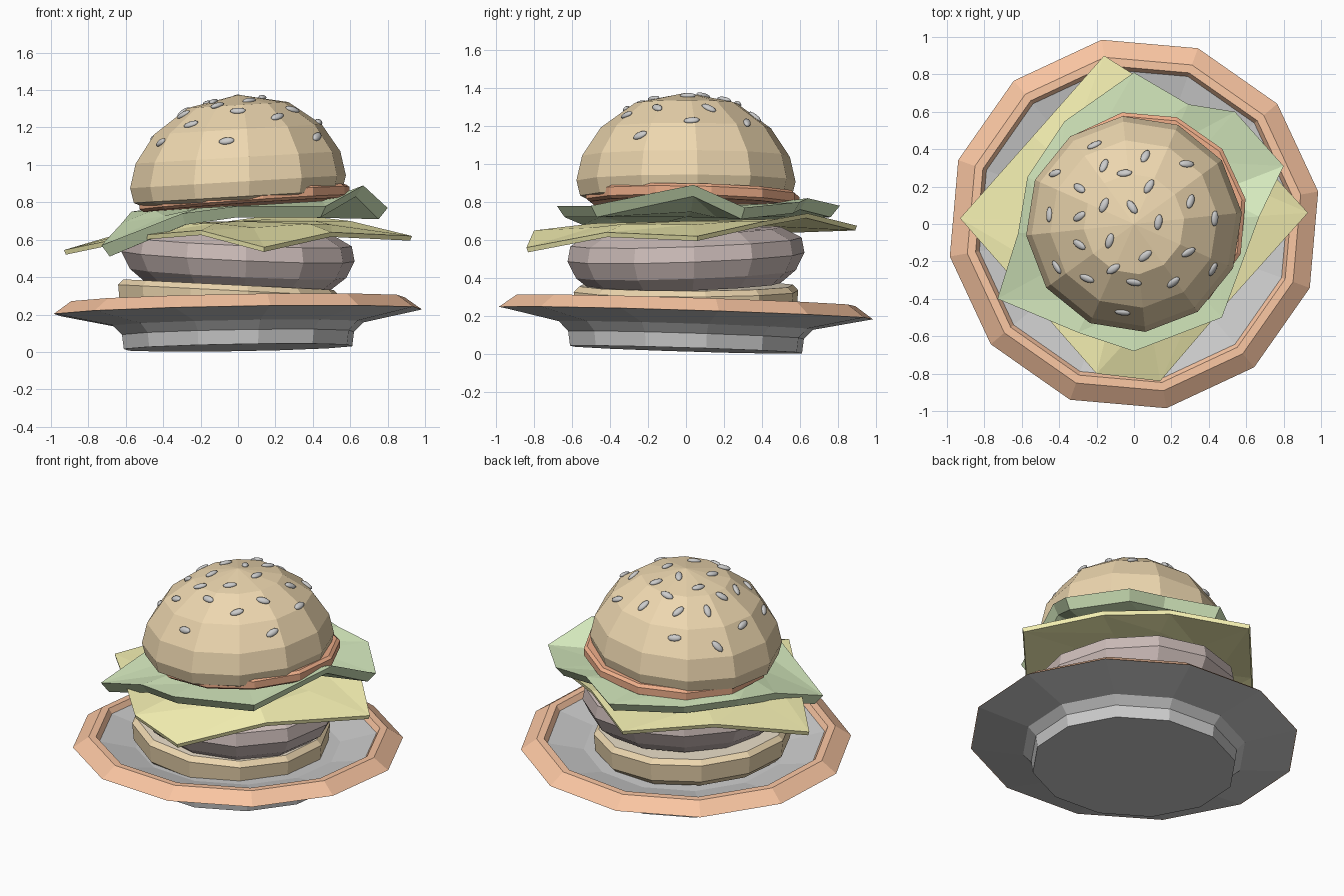
import bpy, bmesh, math
from mathutils import Vector
from mathutils.bvhtree import BVHTree

if "Cube" in bpy.data.objects:
    bpy.data.objects.remove(bpy.data.objects["Cube"])


def material(name, r, g, b):
    m = bpy.data.materials.new(name)
    m.diffuse_color = (r, g, b, 1)
    m.use_nodes = True
    m.node_tree.nodes["Principled BSDF"].inputs["Base Color"].default_value = m.diffuse_color
    return m


BUN = material("bun_crust", 0.85, 0.68, 0.43)
CRUMB = material("bun_crumb", 0.85, 0.75, 0.60)
MEAT = material("meat", 0.60, 0.50, 0.48)
CHEESE = material("cheese", 0.94, 0.90, 0.46)
LEAF = material("leaf", 0.65, 0.80, 0.50)
TOMATO = material("tomato", 0.85, 0.42, 0.25)
RIM = material("rim", 0.95, 0.56, 0.36)


def finish(bm, name, mats=()):
    bmesh.ops.recalc_face_normals(bm, faces=bm.faces)
    me = bpy.data.meshes.new(name)
    bm.to_mesh(me)
    bm.free()
    for m in mats:
        me.materials.append(m)
    ob = bpy.data.objects.new(name, me)
    bpy.context.collection.objects.link(ob)
    return ob


def lathe(name, profile, mats=(), phase=10, loc=(0, 0), tilt=(0, 0), loop=False, top_mat=0):
    """Twelve-sided turned shape from (radius, z) pairs, leaning by the slopes in tilt."""
    bm, n = bmesh.new(), 12
    rings = []
    for r, z in profile:
        ring = []
        for i in range(n if r > 0 else 1):
            a = math.radians(phase) + math.tau * i / n
            x, y = r * math.cos(a), r * math.sin(a)
            ring.append(bm.verts.new((x + loc[0], y + loc[1], z + x * tilt[0] + y * tilt[1])))
        rings.append(ring)
    pairs = list(zip(rings, rings[1:]))
    if loop:
        pairs.append((rings[-1], rings[0]))
    for a, b in pairs:
        for i in range(n):
            j = (i + 1) % n
            if len(b) == 1:
                bm.faces.new((a[i], a[j], b[0]))
            else:
                bm.faces.new((a[i], a[j], b[j], b[i]))
    if not loop:
        bm.faces.new(rings[0])
        if len(rings[-1]) > 1:
            bm.faces.new(rings[-1]).material_index = top_mat
    return finish(bm, name, mats)


def sheet(name, outline, inner, centre_z, drop, inset, mat):
    """Draped slice: outline points, a raised inner ring and a centre, closed underneath."""
    bm, n = bmesh.new(), len(outline)
    layers = []
    for d, s in ((0, 1), (drop, inset)):
        rim = [bm.verts.new((x * s, y * s, z - d)) for x, y, z in outline]
        mid = []
        for x, y, z in outline:
            k = inner / math.hypot(x, y)
            mid.append(bm.verts.new((x * k, y * k, (z + 3 * centre_z) / 4 - d)))
        c = bm.verts.new((0, 0, centre_z - d))
        for i in range(n):
            j = (i + 1) % n
            bm.faces.new((rim[i], rim[j], mid[j]))
            bm.faces.new((rim[i], mid[j], mid[i]))
            bm.faces.new((mid[i], mid[j], c))
        layers.append(rim)
    a, b = layers
    for i in range(n):
        j = (i + 1) % n
        bm.faces.new((a[i], a[j], b[j], b[i]))
    return finish(bm, name, (mat,))


# plate: grey dish with a coloured rim
lean = (0.017, -0.031)
lathe("plate_dish", [(0.62, 0.023), (0.63, 0.10), (0.68, 0.15), (0.995, 0.215),
                     (0.84, 0.25), (0.62, 0.20)], tilt=lean)
lathe("plate_rim", [(1.0, 0.215), (0.905, 0.282), (0.86, 0.282), (0.83, 0.235)],
      (RIM,), tilt=lean, loop=True)

# bottom bun with pale cut face
lathe("bottom_bun", [(0.55, 0.18), (0.59, 0.22), (0.60, 0.33), (0.57, 0.36)],
      (BUN, CRUMB), loc=(-0.05, 0), tilt=(-0.05, 0), top_mat=1)

# patty
lathe("patty", [(0.50, 0.355), (0.58, 0.42), (0.625, 0.51), (0.61, 0.59), (0.50, 0.65), (0, 0.66)],
      (MEAT,), phase=4, tilt=(-0.045, 0.035))

# cheese slice with drooping corners
sheet("cheese_slice", [(0.93, 0.06, 0.62), (0.60, 0.42, 0.70), (0.25, 0.64, 0.74), (-0.16, 0.90, 0.675),
                       (-0.54, 0.47, 0.66), (-0.93, 0.03, 0.545), (-0.57, -0.38, 0.62),
                       (-0.20, -0.80, 0.65), (0.14, -0.84, 0.56), (0.50, -0.42, 0.64)],
      0.5, 0.70, 0.025, 0.99, CHEESE)

# lettuce leaf
sheet("lettuce_leaf", [(0.80, 0.31, 0.77), (0.54, 0.60, 0.80), (0.29, 0.64, 0.82), (0.0, 0.81, 0.78),
                       (-0.37, 0.55, 0.76), (-0.57, 0.25, 0.75), (-0.62, -0.05, 0.69),
                       (-0.73, -0.40, 0.57), (-0.30, -0.58, 0.74), (0.0, -0.68, 0.78),
                       (0.47, -0.50, 0.78), (0.67, 0.04, 0.89)],
      0.45, 0.78, 0.06, 0.94, LEAF)

# tomato slice
lathe("tomato_slice", [(0.55, 0.785), (0.57, 0.80), (0.57, 0.845), (0.55, 0.86)],
      (TOMATO,), loc=(0.035, 0.035), tilt=(0.07, -0.02))

# top bun
top = lathe("top_bun", [(0.52, 0.81), (0.56, 0.83), (0.58, 0.91), (0.55, 1.04), (0.45, 1.19),
                        (0.27, 1.32), (0, 1.375)], (BUN,), phase=6, tilt=(0.06, 0))

# sesame seeds: x, y, heading
SEEDS = [(-.21, .42, 30), (-.42, .27, -15), (-.16, .31, 80), (-.29, .19, -35), (-.05, .27, -5),
         (.06, .36, 70), (.28, .32, 10), (.08, .20, 60), (.30, .12, 60), (-.45, .05, -75),
         (-.29, .04, 20), (-.16, .10, 65), (-.01, .09, -55), (.13, .01, 80), (.43, .03, 90),
         (-.29, -.11, -20), (-.13, -.09, 70), (-.41, -.23, -30), (-.25, -.29, -10),
         (-.11, -.24, 35), (.06, -.17, 40), (0, -.31, -10), (.21, -.31, 50),
         (.29, -.15, 20), (.42, -.24, 90), (-.06, -.47, 5)]
tree = BVHTree.FromPolygons([v.co for v in top.data.vertices], [p.vertices for p in top.data.polygons])
bm = bmesh.new()
for x, y, deg in SEEDS:
    hit, normal, _, _ = tree.ray_cast(Vector((x, y, 3)), Vector((0, 0, -1)))
    along = Vector((math.cos(math.radians(deg)), math.sin(math.radians(deg)), 0))
    along = (along - normal * along.dot(normal)).normalized()
    across = normal.cross(along)
    for v in bmesh.ops.create_icosphere(bm, subdivisions=2, radius=1)["verts"]:
        p = v.co.copy()
        v.co = hit + along * p.x * 0.043 + across * p.y * 0.021 + normal * (p.z * 0.014 + 0.004)
for f in bm.faces:
    f.smooth = True
finish(bm, "sesame_seeds")
